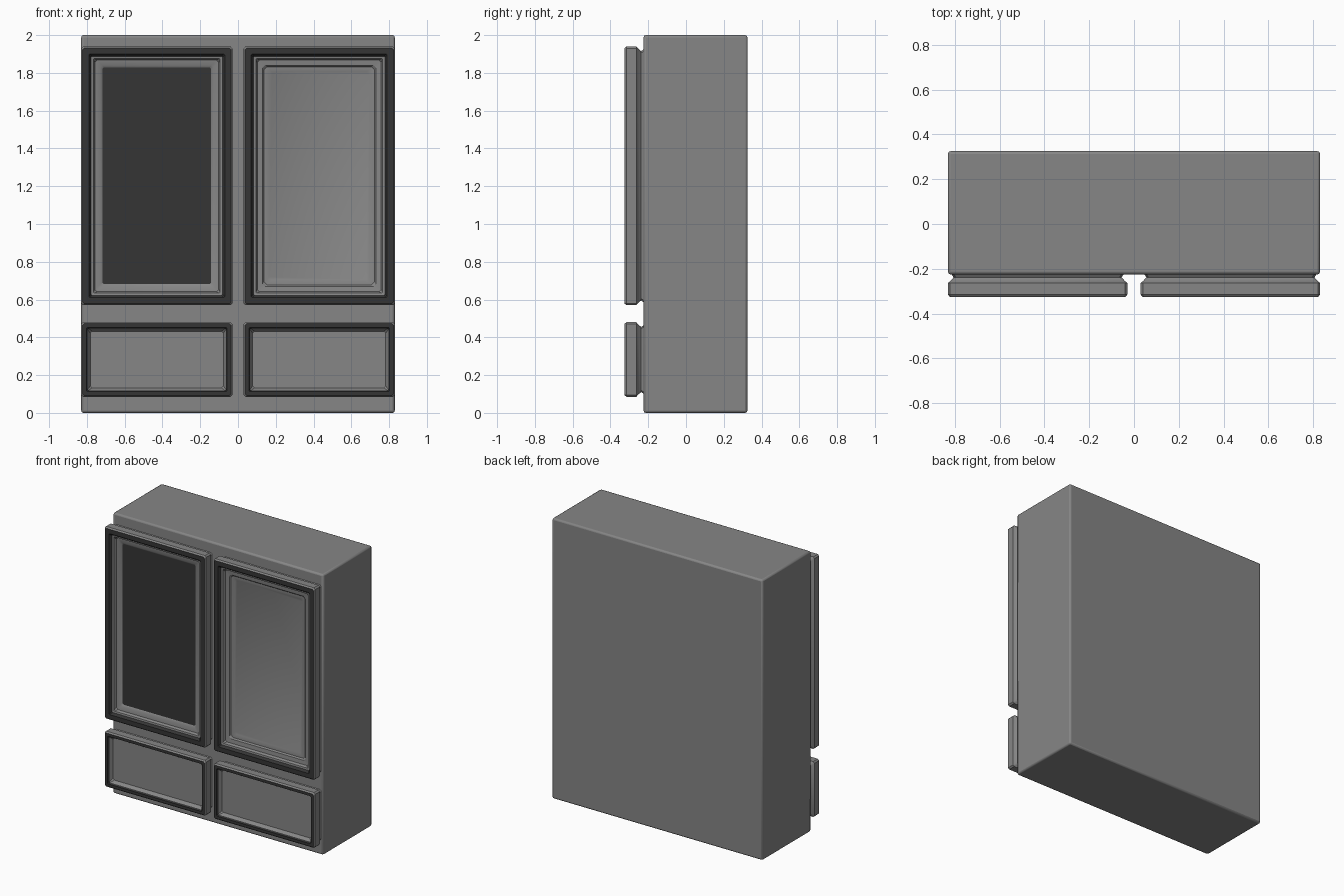
import bpy
import bmesh

cube = bpy.data.objects.get("Cube")
if cube:
    bpy.data.objects.remove(cube, do_unlink=True)


def make_material(name, value):
    mat = bpy.data.materials.new(name)
    mat.use_nodes = True
    colour = (value, value, value, 1)
    mat.diffuse_color = colour
    mat.node_tree.nodes["Principled BSDF"].inputs["Base Color"].default_value = colour
    return mat


GREY = make_material("mid grey", 0.24)
DARK = make_material("charcoal", 0.035)


def finish(name, bm):
    bmesh.ops.recalc_face_normals(bm, faces=bm.faces)
    mesh = bpy.data.meshes.new(name)
    bm.to_mesh(mesh)
    bm.free()
    mesh.materials.append(GREY)
    mesh.materials.append(DARK)
    obj = bpy.data.objects.new(name, mesh)
    bpy.context.collection.objects.link(obj)
    return obj


def rect_ring(bm, x0, x1, z0, z1, inset, y, chamfer):
    """Rectangle with clipped corners, facing the front."""
    x0, x1, z0, z1 = x0 + inset, x1 - inset, z0 + inset, z1 - inset
    c = chamfer
    outline = [(x0 + c, z0), (x1 - c, z0), (x1, z0 + c), (x1, z1 - c),
               (x1 - c, z1), (x0 + c, z1), (x0, z1 - c), (x0, z0 + c)]
    return [bm.verts.new((x, y, z)) for x, z in outline]


def moulded_front(name, x0, x1, z0, z1, steps, panel_dark):
    """Loft stepped mouldings; each step is (inset, y, corner, dark)."""
    bm = bmesh.new()
    previous = None
    for inset, y, corner, dark in steps:
        ring = rect_ring(bm, x0, x1, z0, z1, inset, y, corner)
        if previous is None:
            bm.faces.new(ring)
        else:
            for i in range(len(ring)):
                j = (i + 1) % len(ring)
                face = bm.faces.new((previous[i], previous[j], ring[j], ring[i]))
                face.material_index = dark
        previous = ring
    bm.faces.new(previous).material_index = panel_dark
    return finish(name, bm)


# Cabinet carcass with softened edges
bm = bmesh.new()
bmesh.ops.create_cube(bm, size=1)
for v in bm.verts:
    v.co = (v.co.x * 1.66, v.co.y * 0.55 + 0.05, v.co.z * 2 + 1)
body = finish("cabinet_body", bm)
bevel = body.modifiers.new("soft edges", "BEVEL")
bevel.width = 0.012
bevel.segments = 2

# Shared back: narrow neck, slab sides and eased front edge
back = [(0.01, -0.215, 0.01, 0), (0.025, -0.238, 0.01, 0), (0.01, -0.255, 0.01, 0),
        (0, -0.263, 0.01, 0), (0, -0.315, 0.01, 0), (0.008, -0.325, 0.008, 0)]

# Door mouldings step down to a recessed panel
door_frame = back + [(0.04, -0.325, 0.005, 1), (0.052, -0.308, 0.005, 1),
                     (0.064, -0.305, 0.005, 0), (0.072, -0.288, 0.012, 0),
                     (0.1, -0.284, 0.012, 0)]
mirror_steps = door_frame + [(0.112, -0.275, 0.008, 0)]
panel_steps = door_frame + [(0.108, -0.274, 0.015, 0), (0.122, -0.274, 0.015, 0),
                            (0.135, -0.268, 0.015, 0)]

# Drawer mouldings have a thinner rim
drawer_steps = back + [(0.028, -0.325, 0.005, 1), (0.034, -0.312, 0.005, 1),
                       (0.048, -0.29, 0.01, 0)]

fronts = []
for side, x0, x1 in (("right", -0.83, -0.03), ("left", 0.03, 0.83)):
    is_mirror = side == "right"
    fronts.append(moulded_front(side + "_door", x0, x1, 0.57, 1.94,
                                mirror_steps if is_mirror else panel_steps,
                                int(is_mirror)))
    fronts.append(moulded_front(side + "_drawer", x0, x1, 0.085, 0.48,
                                drawer_steps, 0))

# Smooth only the shallow edges
bpy.ops.object.select_all(action="DESELECT")
for obj in [body] + fronts:
    obj.select_set(True)
bpy.context.view_layer.objects.active = body
bpy.ops.object.shade_smooth_by_angle(angle=0.5)
